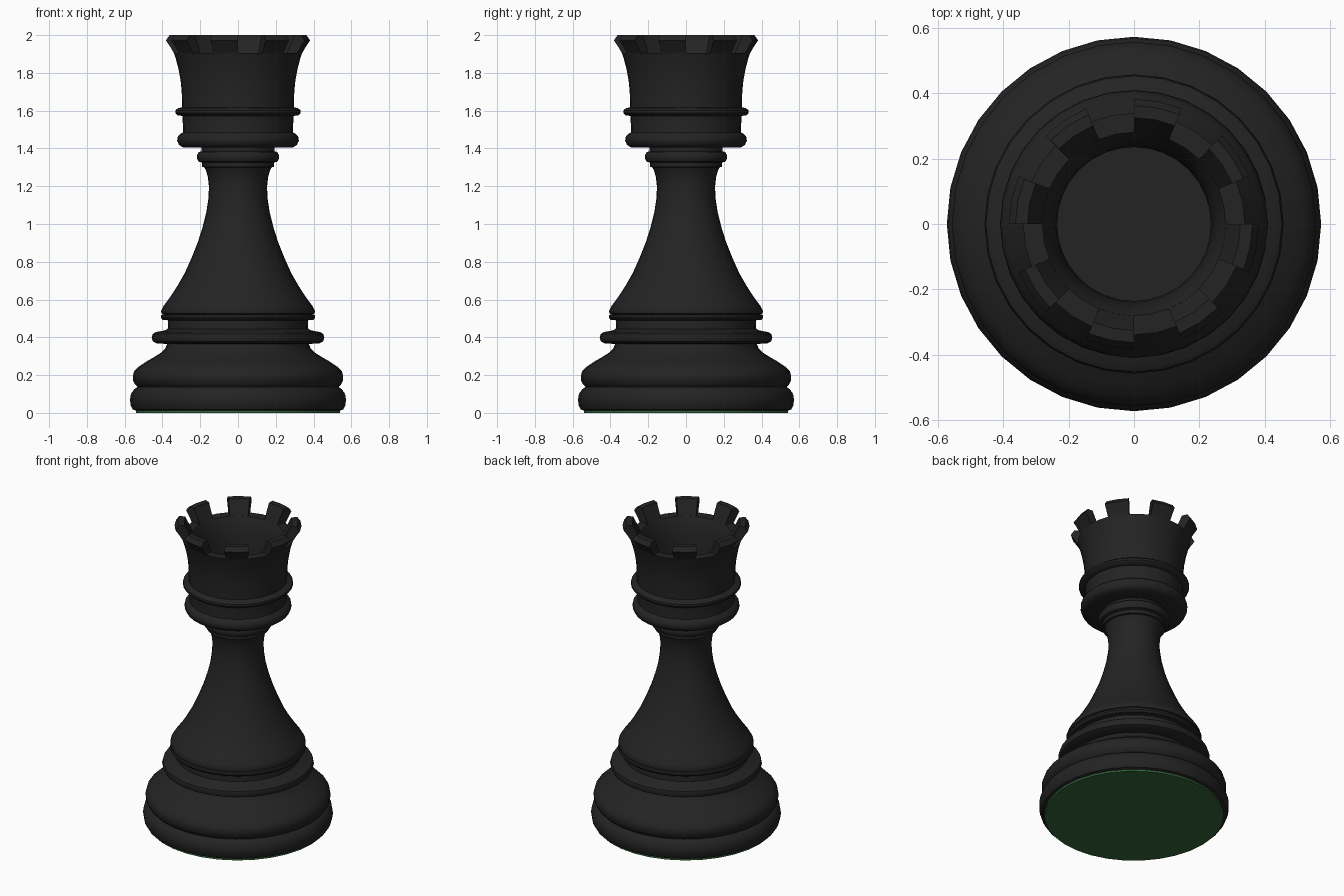
import bpy, bmesh, math

SEGS = 32


def material(name, rgb):
    m = bpy.data.materials.new(name)
    m.diffuse_color = (*rgb, 1)
    return m


black = material("black", (0.017, 0.017, 0.017))
green = material("felt green", (0.035, 0.13, 0.045))


def spin(bm, profile, first=0, count=SEGS, closed=False):
    """Turn a (radius, z) profile about z over whole 32nds of a circle."""
    full = count == SEGS
    rings = []
    for r, z in profile:
        if r == 0:
            rings.append([bm.verts.new((0, 0, z))])
            continue
        ring = []
        for i in range(count if full else count + 1):
            a = 2 * math.pi * (first + i) / SEGS
            ring.append(bm.verts.new((r * math.cos(a), r * math.sin(a), z)))
        rings.append(ring)
    pairs = list(zip(rings, rings[1:]))
    if closed:
        pairs.append((rings[-1], rings[0]))
    for lo, hi in pairs:
        for i in range(count):
            j = (i + 1) % SEGS if full else i + 1
            if len(lo) == 1:
                bm.faces.new((lo[0], hi[j], hi[i]))
            elif len(hi) == 1:
                bm.faces.new((lo[i], lo[j], hi[0]))
            else:
                bm.faces.new((lo[i], lo[j], hi[j], hi[i]))
    if not full:  # end walls
        bm.faces.new([ring[0] for ring in rings])
        bm.faces.new([ring[-1] for ring in reversed(rings)])


def finish(name, bm, mat, angle=42):
    me = bpy.data.meshes.new(name)
    bm.to_mesh(me)
    bm.free()
    me.materials.append(mat)
    me.shade_smooth()
    me.set_sharp_from_angle(angle=math.radians(angle))
    ob = bpy.data.objects.new(name, me)
    bpy.context.collection.objects.link(ob)
    return ob


def turned(name, profile, mat):
    bm = bmesh.new()
    spin(bm, profile)
    return finish(name, bm, mat)


# Felt pad under the base
turned("felt_pad", [(0, 0), (0.54, 0), (0.54, 0.012)], green)

# Two stacked rounded base mouldings and the thin ring above
turned("base", [
    (0.54, 0.012), (0.557, 0.018), (0.568, 0.04), (0.572, 0.07), (0.567, 0.1),
    (0.55, 0.125), (0.532, 0.137), (0.545, 0.15), (0.555, 0.17), (0.557, 0.195),
    (0.55, 0.22), (0.525, 0.245), (0.485, 0.272), (0.44, 0.298), (0.405, 0.32),
    (0.385, 0.34), (0.375, 0.365), (0.43, 0.368), (0.45, 0.378), (0.457, 0.397),
    (0.452, 0.417), (0.435, 0.428), (0.39, 0.436), (0.372, 0.445),
    (0.37, 0.49)], black)

# Waisted column with its lower lip and stepped neck collar
turned("column", [
    (0.37, 0.49), (0.4, 0.493), (0.409, 0.505), (0.407, 0.518), (0.395, 0.522),
    (0.405, 0.526), (0.408, 0.54), (0.395, 0.565), (0.365, 0.605),
    (0.322, 0.67), (0.282, 0.74), (0.246, 0.82), (0.214, 0.9), (0.188, 0.98),
    (0.168, 1.06), (0.156, 1.14), (0.154, 1.2), (0.16, 1.25), (0.17, 1.285),
    (0.178, 1.3), (0.19, 1.302), (0.19, 1.325), (0.208, 1.33), (0.217, 1.345),
    (0.217, 1.365), (0.208, 1.38), (0.192, 1.385), (0.192, 1.405)], black)

# Hollow tower head with two rings
turned("tower_head", [
    (0.192, 1.405), (0.29, 1.405), (0.312, 1.418), (0.322, 1.44), (0.32, 1.46),
    (0.308, 1.475), (0.292, 1.485), (0.29, 1.5), (0.295, 1.572),
    (0.322, 1.576), (0.332, 1.588), (0.331, 1.602), (0.318, 1.613),
    (0.296, 1.618), (0.298, 1.7), (0.304, 1.76), (0.315, 1.82), (0.328, 1.87),
    (0.339, 1.905), (0.28, 1.905), (0.262, 1.87), (0.248, 1.81),
    (0.239, 1.74), (0.235, 1.66), (0.235, 1.56), (0, 1.56)], black)

# Eight battlements, each two segments wide with equal gaps
bm = bmesh.new()
for k in range(8):
    spin(bm, [(0.339, 1.904), (0.36, 1.94), (0.382, 1.972), (0.362, 2.0),
              (0.325, 2.0), (0.3, 1.95), (0.28, 1.904)],
         first=2 + 4 * k, count=2, closed=True)
bmesh.ops.recalc_face_normals(bm, faces=bm.faces)
finish("battlements", bm, black)
